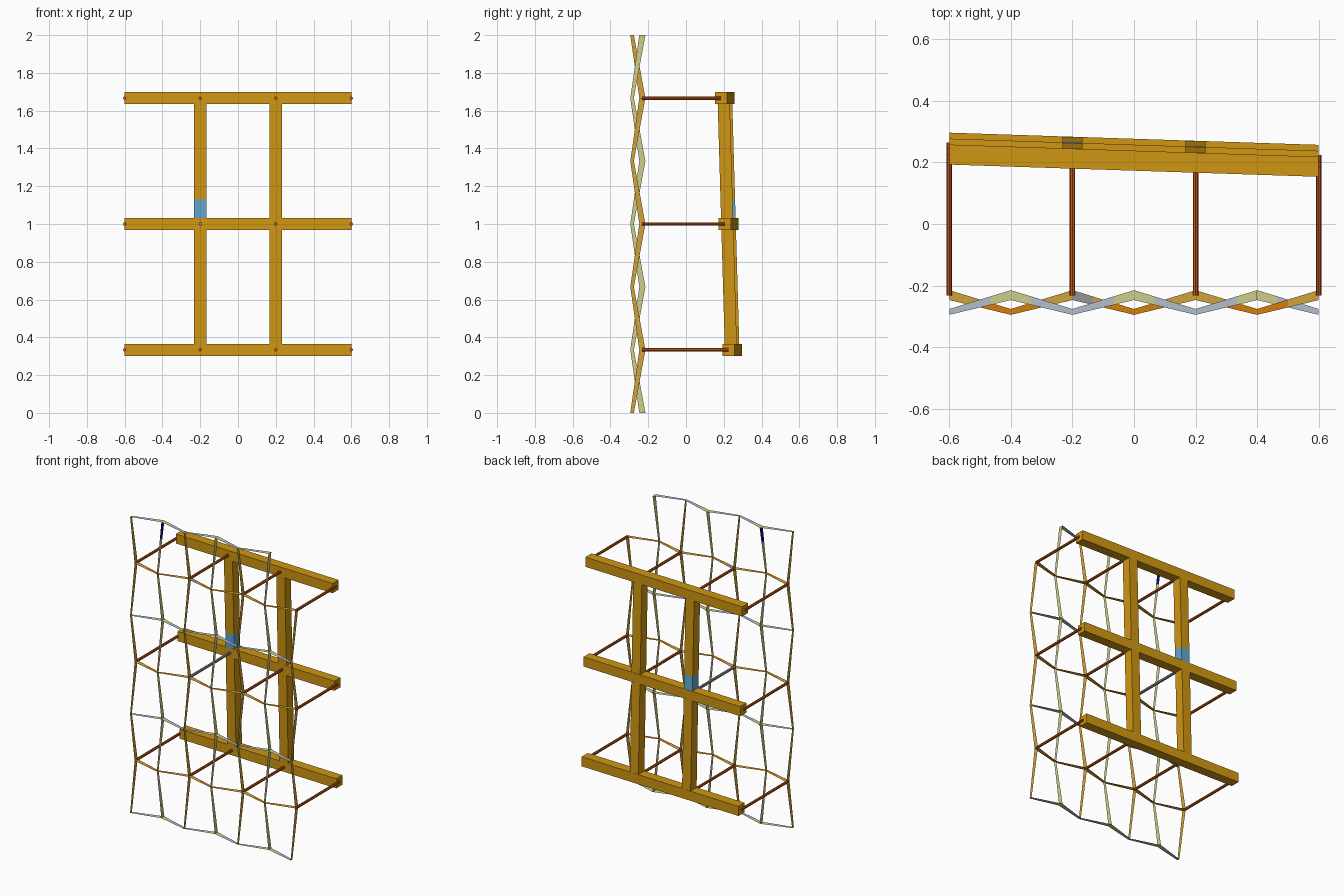
import bpy, bmesh
from mathutils import Vector, Matrix

cube = bpy.data.objects.get("Cube")
if cube:
    bpy.data.objects.remove(cube, do_unlink=True)


def material(name, *srgb):
    m = bpy.data.materials.new(name)
    col = [(c / 255 / 12.92 if c < 11 else ((c / 255 + 0.055) / 1.055) ** 2.4) for c in srgb] + [1]
    m.use_nodes = True
    m.diffuse_color = col
    m.node_tree.nodes["Principled BSDF"].inputs["Base Color"].default_value = col
    return m


TIMBER = material("timber_gold", 208, 150, 18)
BLUE = material("sky_blue", 98, 168, 208)
RUST = material("rust", 198, 86, 20)
STEEL = material("pale_steel", 178, 190, 206)
KHAKI = material("khaki", 206, 206, 140)
NAVY = material("navy", 12, 12, 130)
GREY = material("warm_grey", 150, 147, 146)
ORANGE = material("orange", 212, 126, 12)
GOLD = material("soft_gold", 208, 164, 60)

STEP_X, STEP_Z = 0.2, 1 / 3
FRONT = (-0.295, -0.276)
BACK = (-0.247, -0.215)


def finish(name, bm, mats):
    me = bpy.data.meshes.new(name)
    bm.to_mesh(me)
    bm.free()
    for m in mats:
        me.materials.append(m)
    ob = bpy.data.objects.new(name, me)
    bpy.context.collection.objects.link(ob)
    return ob


# Folded net: thin ribbons whose crossings alternate between front and back
def node(i, j):
    return (i - 3) * STEP_X, j * STEP_Z, FRONT if (i + j) % 2 == 0 and j % 2 == 0 or \
        (i + j) % 2 == 0 and j % 2 == 1 else BACK


def ribbon(name, nodes, color_of):
    """color_of(segment, part) gives the colour; each segment has six parts."""
    bm = bmesh.new()
    mats = []
    for s, (a, b) in enumerate(zip(nodes, nodes[1:])):
        for part in range(6):
            edge = []
            for t in (part / 6, (part + 1) / 6):
                x, z = a[0] + (b[0] - a[0]) * t, a[1] + (b[1] - a[1]) * t
                edge.append([bm.verts.new((x, p + (q - p) * t, z)) for p, q in zip(a[2], b[2])])
            f = bm.faces.new((edge[0][0], edge[1][0], edge[1][1], edge[0][1]))
            col = color_of(s, part)
            if col not in mats:
                mats.append(col)
            f.material_index = mats.index(col)
    bmesh.ops.remove_doubles(bm, verts=bm.verts, dist=1e-5)
    return finish(name, bm, mats)


def row_color(j):
    def pick(s, part):
        if j == 5 and s == 2 and part < 2:
            return GREY
        # distance from the back crossing, in sixths of a segment
        from_back = part if node(s, j)[2] is BACK else 5 - part
        if j % 2 == 0:
            return KHAKI if from_back < 2 else STEEL
        return GOLD if from_back < 3 else ORANGE
    return pick


def column_color(i):
    def pick(s, part):
        if i == 1 and s == 5 and part > 3:
            return NAVY
        return KHAKI if i % 2 else GOLD
    return pick


for j in range(7):
    last = 6 if j == 6 else 7          # one corner cell is open
    ribbon(f"net_row_{j}", [node(i, j) for i in range(last)], row_color(j))
for i in range(7):
    last = 6 if i == 6 else 7
    ribbon(f"net_column_{i}", [node(i, j) for j in range(last)], column_color(i))


# Rear timber frame, leaning and slightly turned
def frame_y(x, z):
    return 0.225 - 0.033 * x - 0.029 * (z - 1)


def beam(name, a, b, size, mat):
    """Square bar from a to b, with its ends cut along the main axis."""
    axis = max(range(3), key=lambda k: abs(b[k] - a[k]))
    bm = bmesh.new()
    bmesh.ops.create_cube(bm, size=1)
    for v in bm.verts:
        end = Vector(b if v.co[axis] > 0 else a)
        off = v.co * size
        off[axis] = 0
        v.co = end + off
    return finish(name, bm, [mat])


LEVELS = [STEP_Z, 3 * STEP_Z, 5 * STEP_Z]
for label, z in zip(("lower", "middle", "upper"), LEVELS):
    beam(f"{label}_beam", (-0.6, frame_y(-0.6, z), z), (0.6, frame_y(0.6, z), z), 0.065, TIMBER)


def post(name, x, z0, z1, mat):
    beam(name, (x, frame_y(x, z0), z0), (x, frame_y(x, z1), z1), 0.064, mat)


GAP = 0.032
for side, x in (("right", -0.2), ("left", 0.2)):
    post(f"{side}_lower_post", x, LEVELS[0] + GAP, LEVELS[1] - GAP, TIMBER)
    start = LEVELS[1] + GAP
    if side == "right":
        post("blue_post_sleeve", x, start, 1.13, BLUE)
        start = 1.13
    post(f"{side}_upper_post", x, start, LEVELS[2] - GAP, TIMBER)

# Rods tying the net to the frame
for r, z in enumerate(LEVELS):
    for c, x in enumerate((-0.6, -0.2, 0.2, 0.6)):
        y0, y1 = -0.232, frame_y(x, z)
        bm = bmesh.new()
        place = Matrix.Translation((x, (y0 + y1) / 2, z)) @ Matrix.Rotation(1.5708, 4, 'X')
        bmesh.ops.create_cone(bm, cap_ends=True, segments=8, radius1=0.009, radius2=0.009,
                              depth=y1 - y0, matrix=place)
        finish(f"tie_rod_{r}_{c}", bm, [GREY if (r, c) == (1, 1) else RUST])
